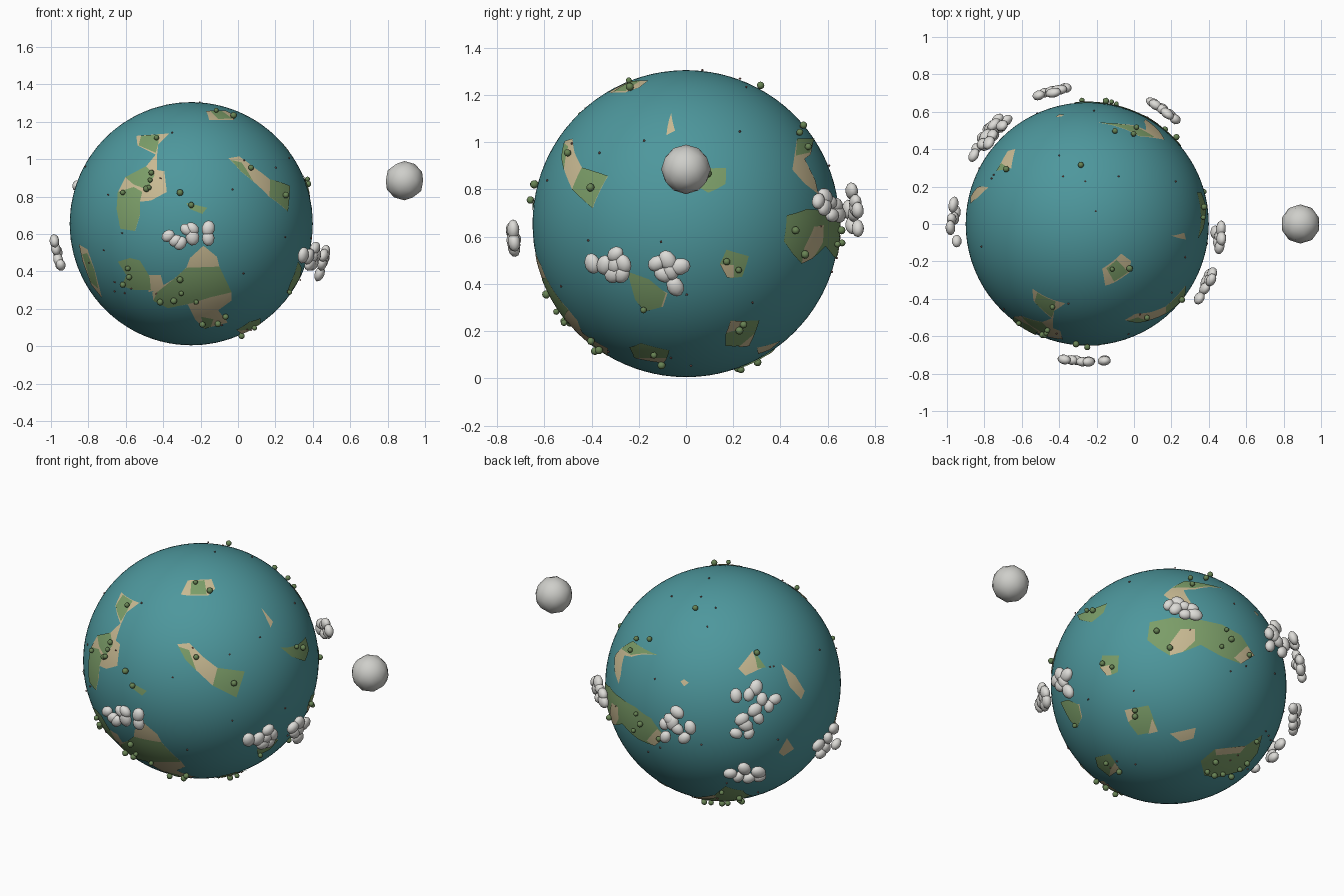
import bpy, bmesh, random
from math import radians, sin, cos, sqrt
from mathutils import Vector, Matrix

if "Cube" in bpy.data.objects:
    bpy.data.objects.remove(bpy.data.objects["Cube"], do_unlink=True)

random.seed(4)
CENTRE = Vector((-0.25, 0, 0.655))
RADIUS = 0.65


def material(name, red, green, blue):
    mat = bpy.data.materials.new(name)
    mat.use_nodes = True
    colour = (red, green, blue, 1)
    mat.diffuse_color = colour
    shader = mat.node_tree.nodes["Principled BSDF"]
    shader.inputs["Base Color"].default_value = colour
    shader.inputs["Roughness"].default_value = 0.9
    return mat


OCEAN = material("ocean teal", 0.075, 0.31, 0.335)
SAND = material("sand", 0.58, 0.49, 0.29)
GRASS = material("grass green", 0.2, 0.34, 0.14)
LEAF = material("leaf green", 0.14, 0.23, 0.09)
BARK = material("bark brown", 0.16, 0.08, 0.04)
PEBBLE = material("pebble pink", 0.33, 0.15, 0.13)
CLOUD = material("cloud white", 0.72, 0.71, 0.68)
MOON = material("moon grey", 0.62, 0.62, 0.59)


class Side:
    """A side of the globe; turns flat percent coordinates into directions."""

    def __init__(self, turn, tilt):
        a, e = radians(turn), radians(tilt)
        self.across = Vector((cos(a), sin(a), 0))
        self.up = Vector((-sin(e) * sin(a), sin(e) * cos(a), cos(e)))
        self.out = self.across.cross(self.up)

    def direction(self, u, v):
        u, v = u / 100, v / 100
        depth = sqrt(max(0, 1 - u * u - v * v))
        return (self.across * u + self.up * v + self.out * depth).normalized()


FRONT = Side(0, 0)
EAST = Side(90, 0)
FRONT_EAST = Side(35, 25)
BACK_WEST = Side(215, 25)
BACK_EAST = Side(140, -30)


def finish(bm, name, mat, smooth=True):
    mesh = bpy.data.meshes.new(name)
    for face in bm.faces:
        face.smooth = smooth
    bm.to_mesh(mesh)
    bm.free()
    mesh.materials.append(mat)
    obj = bpy.data.objects.new(name, mesh)
    bpy.context.collection.objects.link(obj)
    return obj


def frame(direction, height, size):
    """Matrix standing on the globe with local z pointing outwards."""
    spin = Matrix.Rotation(random.uniform(0, 6), 4, "Z")
    turn = direction.to_track_quat("Z", "Y").to_matrix().to_4x4()
    place = Matrix.Translation(CENTRE + direction * RADIUS * height)
    return place @ turn @ spin @ Matrix.Diagonal((*size, 1))


def ball(bm, matrix, detail):
    bmesh.ops.create_icosphere(bm, subdivisions=detail, radius=1, matrix=matrix)


def land(name, side, mat, outline):
    """Thin plate draped over the globe from a flat outline."""
    bm = bmesh.new()
    bm.faces.new([bm.verts.new((u, v, 0)) for u, v in outline])
    bm.normal_update()
    if bm.faces[:][0].normal.z < 0:
        bmesh.ops.reverse_faces(bm, faces=bm.faces[:])
    bmesh.ops.triangulate(bm, faces=bm.faces[:])
    bmesh.ops.subdivide_edges(bm, edges=bm.edges[:], cuts=6, use_grid_fill=True)
    lift = 1.007 if mat == GRASS else 1.004
    for vert in bm.verts:
        vert.co = CENTRE + side.direction(vert.co.x, vert.co.y) * RADIUS * lift
    finish(bm, name, mat)


def cloud(name, side, puffs):
    bm = bmesh.new()
    for u, v in puffs:
        wide = random.uniform(0.036, 0.047)
        # Positions lie on the cloud shell, so shrink them to directions
        way = side.direction(u / 1.135, v / 1.135)
        ball(bm, frame(way, 1.135, (wide, wide * 0.8, 0.026)), 2)
    finish(bm, name, CLOUD)


# Ocean globe and moon
bm = bmesh.new()
ball(bm, Matrix.Translation(CENTRE) @ Matrix.Scale(RADIUS, 4), 5)
finish(bm, "ocean_globe", OCEAN)
bm = bmesh.new()
ball(bm, Matrix.Translation((0.89, 0, 0.885)) @ Matrix.Scale(0.105, 4), 2)
finish(bm, "moon", MOON)

# Front lands
land("north_island_shore", FRONT, SAND, [(-45, 72), (-18, 74), (-27, 65), (-28, 56), (-44, 64)])
land("north_island_grass", FRONT, GRASS, [(-41, 72), (-26, 73), (-27, 65), (-29, 58), (-43, 64)])
land("west_land_shore", FRONT, SAND, [
    (-28, 58), (-28, 44), (-22, 43), (-20, 26), (-33, 19), (-42, 18), (-42, 7),
    (-46, -6), (-58, -4), (-61, 12), (-60, 26), (-54, 38), (-37, 47)])
land("west_land_meadow", FRONT, GRASS, [
    (-61, 12), (-60, 26), (-47, 30), (-40, 26), (-42, 18), (-42, 7), (-46, -6), (-58, -4)])
land("west_land_hill", FRONT, GRASS, [(-54, 38), (-37, 47), (-30, 40), (-36, 28), (-47, 32)])
land("middle_islet", FRONT, GRASS, [(-4, 17), (5, 15), (13, 13), (9, 8), (-1, 12)])
land("south_land_shore", FRONT, SAND, [
    (10, -18), (21, -27), (23, -35), (33, -56), (33, -63), (22, -71), (30, -81), (11, -86),
    (3, -78), (-3, -66), (-19, -69), (-31, -63), (-32, -56), (-14, -45), (-4, -36), (-1, -28)])
land("south_land_meadow", FRONT, GRASS, [
    (-4, -36), (23, -35), (33, -56), (16, -60), (0, -65), (-19, -69), (-31, -63), (-28, -56), (-14, -45)])
land("south_land_tip", FRONT, GRASS, [(8, -76), (18, -78), (16, -84), (11, -86)])
land("south_west_grass", FRONT, GRASS, [
    (-60, -31), (-50, -28), (-42, -30), (-34, -43), (-33, -54), (-47, -54), (-57, -51), (-53, -42)])
land("south_west_shore", FRONT, SAND, [(-36, -42), (-25, -42), (-22, -53), (-35, -56)])
land("far_west_shore", FRONT, SAND, [(-92, -17), (-85, -21), (-79, -38), (-73, -61), (-82, -50), (-89, -31)])
land("far_west_grass", FRONT, GRASS, [(-89, -25), (-85, -24), (-79, -38), (-76, -53), (-82, -48)])

# Lands between the front and the moon side
land("long_island_shore", FRONT_EAST, SAND, [
    (-20, 14), (-10, 15), (1, 4), (14, -6), (37, -9), (30, -31), (10, -21), (-4, -8), (-13, 1)])
land("long_island_meadow", FRONT_EAST, GRASS, [(14, -6), (37, -9), (30, -31), (10, -21)])
land("long_island_hill", FRONT_EAST, GRASS, [(-19, 12), (-10, 9), (-4, -8), (-13, 1)])
land("polar_island_shore", FRONT_EAST, SAND, [(-17, 56), (-11, 68), (9, 69), (12, 61), (6, 55), (-10, 55)])
land("polar_island_grass", FRONT_EAST, GRASS, [(-9, 56), (-8, 67), (3, 68), (5, 56)])
land("sand_bar", FRONT_EAST, SAND, [(51, 45), (61, 33), (59, 28)])
land("lower_island_grass", EAST, GRASS, [(-38, -31), (-24, -36), (-13, -45), (-16, -54), (-27, -57), (-33, -49)])
land("lower_island_shore", EAST, SAND, [(-18, -42), (-12, -45), (-15, -54), (-24, -56)])
land("ridge_shore", EAST, SAND, [
    (72, 55), (83, 55), (81, 45), (77, 42), (84, 28), (86, 19), (77, 26), (69, 35)])
land("ridge_grass", EAST, GRASS, [(72, 55), (83, 55), (80, 46), (71, 44)])

# Back lands
land("moon_side_island", BACK_EAST, GRASS, [(-77, 60), (-52, 70), (-55, 62), (-65, 54), (-75, 56)])
land("back_land_meadow", BACK_EAST, GRASS, [
    (-16, 54), (3, 58), (27, 56), (45, 52), (61, 43), (72, 26), (61, 19), (45, 25),
    (27, 35), (12, 29), (1, 26), (-9, 32), (-18, 39)])


def beach(name, side, outline):
    """Shore drawn over grass."""
    land(name, side, SAND, outline)
    obj = bpy.data.objects[name]
    for vert in obj.data.vertices:
        vert.co = CENTRE + (vert.co - CENTRE) * 1.006


beach("back_land_beach", BACK_EAST, [(1, 36), (10, 48), (22, 48), (22, 38), (12, 29), (1, 26)])
beach("back_land_end", BACK_EAST, [(66, 34), (72, 26), (61, 19), (55, 24)])
land("square_islet_grass", BACK_EAST, GRASS, [(-56, 26), (-42, 26), (-43, 12), (-50, 9), (-58, 16)])
beach("square_islet_beach", BACK_EAST, [(-58, 16), (-50, 18), (-48, 10), (-52, 9)])
land("low_islet_grass", BACK_EAST, GRASS, [(-37, -20), (-17, -16), (-9, -38), (-26, -41), (-33, -32)])
beach("low_islet_beach", BACK_EAST, [(-37, -20), (-28, -18), (-30, -27), (-34, -30)])
beach("low_islet_point", BACK_EAST, [(-14, -27), (-9, -38), (-17, -40)])
land("bare_islet", BACK_EAST, SAND, [(1, -40), (23, -35), (21, -44), (10, -47)])
land("under_land_grass", BACK_EAST, GRASS, [
    (27, -63), (39, -53), (65, -50), (79, -41), (75, -56), (63, -71), (40, -77), (30, -75)])
beach("under_land_beach", BACK_EAST, [(39, -53), (65, -50), (60, -56), (40, -58)])
land("under_islet", BACK_EAST, GRASS, [(-62, -60), (-50, -57), (-41, -70), (-50, -76), (-60, -68)])
beach("under_islet_beach", BACK_EAST, [(-45, -64), (-41, -70), (-50, -76), (-49, -70)])
land("west_bare_islet", BACK_WEST, SAND, [(47, -59), (54, -47), (60, -56), (51, -62)])
land("west_cape", BACK_WEST, SAND, [(13, 12), (25, 27), (28, 19), (34, 13), (19, 6)])
land("west_cape_grass", BACK_WEST, GRASS, [(26, 27), (36, 13), (29, 12)])
land("west_strip", BACK_WEST, SAND, [(49, 16), (61, 6), (69, -7), (66, -14), (56, -3)])
land("tiny_sandbank", BACK_WEST, SAND, [(-36, 1), (-33, 3), (-29, 0), (-33, -3)])

# Clouds
cloud("front_cloud", FRONT, [
    (-19, -10), (-9, -16), (-4, -5), (1, -11), (14, -4), (14, -12), (-13, -14), (1, -4)])
cloud("east_cloud", EAST, [(-61, -26), (-53, -27), (-46, -20), (-41, -26), (-47, -33), (-42, -33), (-46, -27)])
cloud("moon_side_cloud", EAST, [(-19, -26), (-12, -24), (-10, -31), (-4, -28), (-7, -41), (-15, -33)])
cloud("west_cloud", BACK_WEST, [(94, -39), (89, -47), (81, -53), (96, -52), (83, -60), (87, -55)])
cloud("big_cloud", BACK_WEST, [
    (28, -4), (22, -10), (11, -11), (33, -14), (44, -14), (27, -23), (39, -20),
    (16, -31), (30, -30), (11, -43), (22, -43), (19, -36)])
cloud("back_cloud", BACK_WEST, [
    (-39, -25), (-50, -35), (-43, -34), (-39, -39), (-28, -38), (-49, -46), (-33, -47), (-45, -31)])
cloud("low_cloud", BACK_WEST, [(6, -77), (13, -80), (18, -73), (22, -81), (30, -76), (31, -80)])
cloud("back_east_cloud", BACK_EAST, [(0, 69), (6, 66), (13, 68), (20, 66), (14, 61), (8, 71), (22, 61)])

# Trees: round crowns on short trunks
GROVES = [
    (FRONT, [(-28, 69), (-32, 41), (-36, 28), (-34, 29), (-55, 25), (-33, 35), (-9, 25), (0, 15),
             (48, 45), (76, 23), (-51, -36), (-50, -43), (-55, -49), (-25, -63), (-9, -45),
             (-8, -56), (-14, -62), (4, -63), (9, -81), (20, 91), (34, 87)]),
    (BACK_EAST, [(-10, 46), (1, 32), (18, 90), (31, 90), (44, 33), (52, 39), (67, 26), (48, 47),
                 (-68, 63), (-63, 63), (-55, 19), (-47, 16), (-28, -20), (-41, -71), (-52, -64),
                 (32, -71), (38, -74), (45, -73), (52, -75), (59, -69), (65, -64), (73, -46),
                 (39, -63), (-60, -79), (-52, -84)]),
    (BACK_WEST, [(-77, 27), (-23, 62), (28, 25)]),
    (EAST, [(-27, -55), (34, -68)]),
]
crowns, trunks = bmesh.new(), bmesh.new()
for side, spots in GROVES:
    for u, v in spots:
        way = side.direction(u, v)
        size = random.uniform(0.013, 0.018)
        ball(crowns, frame(way, 1.025, (size, size, size)), 2)
        bmesh.ops.create_cone(trunks, segments=6, radius1=0.004, radius2=0.003, depth=0.02,
                              cap_ends=True, matrix=frame(way, 1.01, (1, 1, 1)))
finish(crowns, "tree_crowns", LEAF)
finish(trunks, "tree_trunks", BARK)

# Scattered pebbles
bm = bmesh.new()
for _ in range(45):
    way = Vector([random.gauss(0, 1) for axis in range(3)]).normalized()
    ball(bm, frame(way, 1.008, (0.006, 0.005, 0.005)), 1)
finish(bm, "pebbles", PEBBLE, smooth=False)
